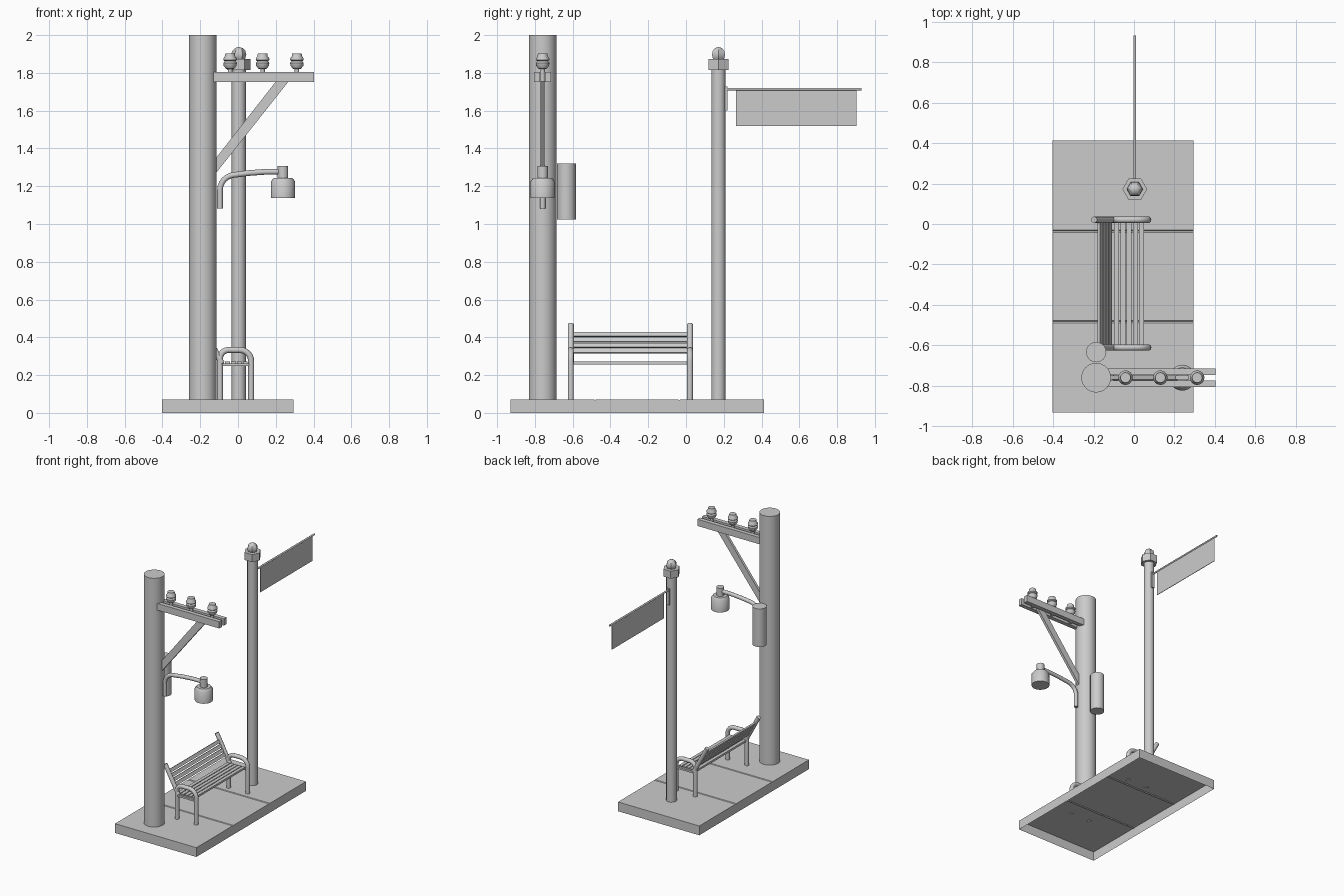
import bpy, bmesh, math
from mathutils import Vector

if "Cube" in bpy.data.objects:
    bpy.data.objects.remove(bpy.data.objects["Cube"])

POLE = Vector((-0.187, -0.759))   # utility pole axis
POST = Vector((0.004, 0.172))     # banner post axis
TOP = 0.072                       # pavement height


def make(name, bm, smooth=False):
    bmesh.ops.recalc_face_normals(bm, faces=bm.faces)
    me = bpy.data.meshes.new(name)
    bm.to_mesh(me)
    bm.free()
    ob = bpy.data.objects.new(name, me)
    bpy.context.collection.objects.link(ob)
    if smooth:
        bpy.ops.object.select_all(action='DESELECT')
        bpy.context.view_layer.objects.active = ob
        ob.select_set(True)
        bpy.ops.object.shade_smooth_by_angle(angle=math.radians(40))
    return ob


def box(name, lo, hi, tilt=0.0):
    """Axis-aligned box from corner to corner, optionally tilted about y."""
    lo, hi = Vector(lo), Vector(hi)
    bm = bmesh.new()
    bmesh.ops.create_cube(bm, size=1)
    bmesh.ops.scale(bm, vec=hi - lo, verts=bm.verts)
    ob = make(name, bm)
    ob.location = (lo + hi) / 2
    ob.rotation_euler.y = tilt
    return ob


def lathe(name, profile, x, y, sides=24, smooth=True):
    """Closed turned shape from (radius, z) points, bottom to top."""
    bm = bmesh.new()
    rings = []
    for r, z in profile:
        rings.append([bm.verts.new((x + r * math.cos(2 * math.pi * i / sides),
                                    y + r * math.sin(2 * math.pi * i / sides), z))
                      for i in range(sides)])
    for a, b in zip(rings, rings[1:]):
        for i in range(sides):
            j = (i + 1) % sides
            bm.faces.new((a[i], a[j], b[j], b[i]))
    bm.faces.new(rings[0])
    bm.faces.new(rings[-1])
    return make(name, bm, smooth)


def extrude(name, outline, axis, lo, hi, skip_last=False):
    """Extrude a 2D outline along x (outline is y,z) or y (outline is x,z)."""
    bm = bmesh.new()

    def ring(d):
        return [bm.verts.new((d, u, z) if axis == 'x' else (u, d, z)) for u, z in outline]
    a, b = ring(lo), ring(hi)
    n = len(outline)
    for i in range(n - 1 if skip_last else n):
        j = (i + 1) % n
        bm.faces.new((a[i], a[j], b[j], b[i]))
    bm.faces.new(a)
    bm.faces.new(b)
    return make(name, bm)


def pipe(name, pts, r):
    """Round tube through 3D points."""
    cu = bpy.data.curves.new(name, 'CURVE')
    cu.dimensions = '3D'
    cu.bevel_depth, cu.bevel_resolution, cu.use_fill_caps = r, 3, True
    sp = cu.splines.new('POLY')
    sp.points.add(len(pts) - 1)
    for p, co in zip(sp.points, pts):
        p.co = (*co, 1)
    ob = bpy.data.objects.new(name, cu)
    bpy.context.collection.objects.link(ob)
    bpy.ops.object.select_all(action='DESELECT')
    bpy.context.view_layer.objects.active = ob
    ob.select_set(True)
    bpy.ops.object.convert(target='MESH')
    bpy.ops.object.shade_smooth_by_angle(angle=math.radians(40))
    return ob


def arc(cx, cz, r, a0, a1, n=6):
    angles = [math.radians(a0 + (a1 - a0) * i / n) for i in range(n + 1)]
    return [(cx + r * math.cos(a), cz + r * math.sin(a)) for a in angles]


# Pavement: hollow slab, open below, with two seams across the top
outline = [(-0.93, 0), (-0.93, TOP)]
for seam in (-0.482, -0.035):
    outline += [(seam - 0.006, TOP), (seam, TOP - 0.006), (seam + 0.006, TOP)]
outline += [(0.413, TOP), (0.413, 0)]
extrude('pavement', outline, 'x', -0.403, 0.294, skip_last=True)

# Utility pole and its transformer can
lathe('utility_pole', [(0.073, TOP), (0.073, 2.0)], *POLE, sides=32)
lathe('transformer', [(0.05, 1.025), (0.05, 1.32)], POLE.x, -0.633)

# Paired cross arms and diagonal brace
for side, label in ((-1, 'front'), (1, 'back')):
    y = POLE.y + side * 0.029
    box(label + '_cross_arm', (-0.132, y - 0.016, 1.752), (0.402, y + 0.016, 1.804))
extrude('arm_brace', [(-0.12, 1.265), (0.272, 1.76), (0.205, 1.76), (-0.12, 1.345)],
        'y', POLE.y - 0.01, POLE.y + 0.01)

# Insulators
bell = [(0.012, 1.755), (0.012, 1.82), (0.022, 1.822), (0.034, 1.838), (0.036, 1.853),
        (0.028, 1.862), (0.036, 1.868), (0.036, 1.876), (0.027, 1.888), (0.025, 1.903)]
for i, x in enumerate((-0.042, 0.13, 0.312)):
    lathe(f'insulator_{i + 1}', bell, x, POLE.y, sides=16)

# Street lamp: bent arm, neck and shade
path = [(-0.095, 1.082), (-0.095, 1.175)] + arc(-0.015, 1.18, 0.08, 180, 98)
path += [(0.06, 1.27), (0.14, 1.276), (0.225, 1.277)]
pipe('lamp_arm', [(x, POLE.y, z) for x, z in path], 0.015)
lathe('lamp_neck', [(0.028, 1.24), (0.028, 1.308)], 0.238, POLE.y, 16)
lathe('lamp_shade', [(0.064, 1.137), (0.064, 1.225), (0.05, 1.244)], 0.238, POLE.y)

# Banner post with hexagonal collar and faceted ball
lathe('banner_post', [(0.038, TOP), (0.038, 1.82)], *POST, sides=12)
lathe('post_collar', [(0.061, 1.816), (0.061, 1.874)], *POST, sides=6, smooth=False)
ball = [(0.04 * math.cos(math.radians(a)), 1.897 + 0.04 * math.sin(math.radians(a)))
        for a in (-60, -30, 0, 30, 60, 85)]
lathe('post_ball', ball, *POST, sides=6)

# Banner, its rod and bracket
box('rod_bracket', (POST.x - 0.012, 0.2, 1.602), (POST.x + 0.012, 0.219, 1.728))
pipe('banner_rod', [(POST.x, 0.205, 1.714), (POST.x, 0.93, 1.714)], 0.007)
box('banner', (POST.x - 0.002, 0.264, 1.518), (POST.x + 0.002, 0.902, 1.71))

# Bench frames: hoop of legs and armrest, back stay and seat rail
hoop = [(-0.095, TOP - 0.005)] + arc(-0.05, 0.288, 0.045, 180, 90)
hoop += arc(0.01, 0.273, 0.06, 90, 0) + [(0.07, TOP - 0.005)]
for y, label in ((-0.61, 'front'), (0.021, 'back')):
    pipe(label + '_bench_frame', [(x, y, z) for x, z in hoop], 0.016)
    pipe(label + '_back_stay', [(-0.085, y, 0.262), (-0.197, y, 0.469)], 0.016)
    box(label + '_seat_rail', (-0.095, y - 0.01, 0.248), (0.07, y + 0.01, 0.262))

# Bench seat and leaning backrest slats
for i in range(5):
    x = -0.086 + i * 0.031
    box(f'seat_slat_{i + 1}', (x - 0.0125, -0.605, 0.256), (x + 0.0125, 0.016, 0.271))
lean = math.atan2(-0.112, 0.207)
for i in range(4):
    z = 0.327 + i * 0.0295
    x = -0.085 - (z - 0.262) * 0.541
    box(f'back_slat_{i + 1}', (x - 0.006, -0.605, z - 0.0125), (x + 0.006, 0.016, z + 0.0125), lean)
